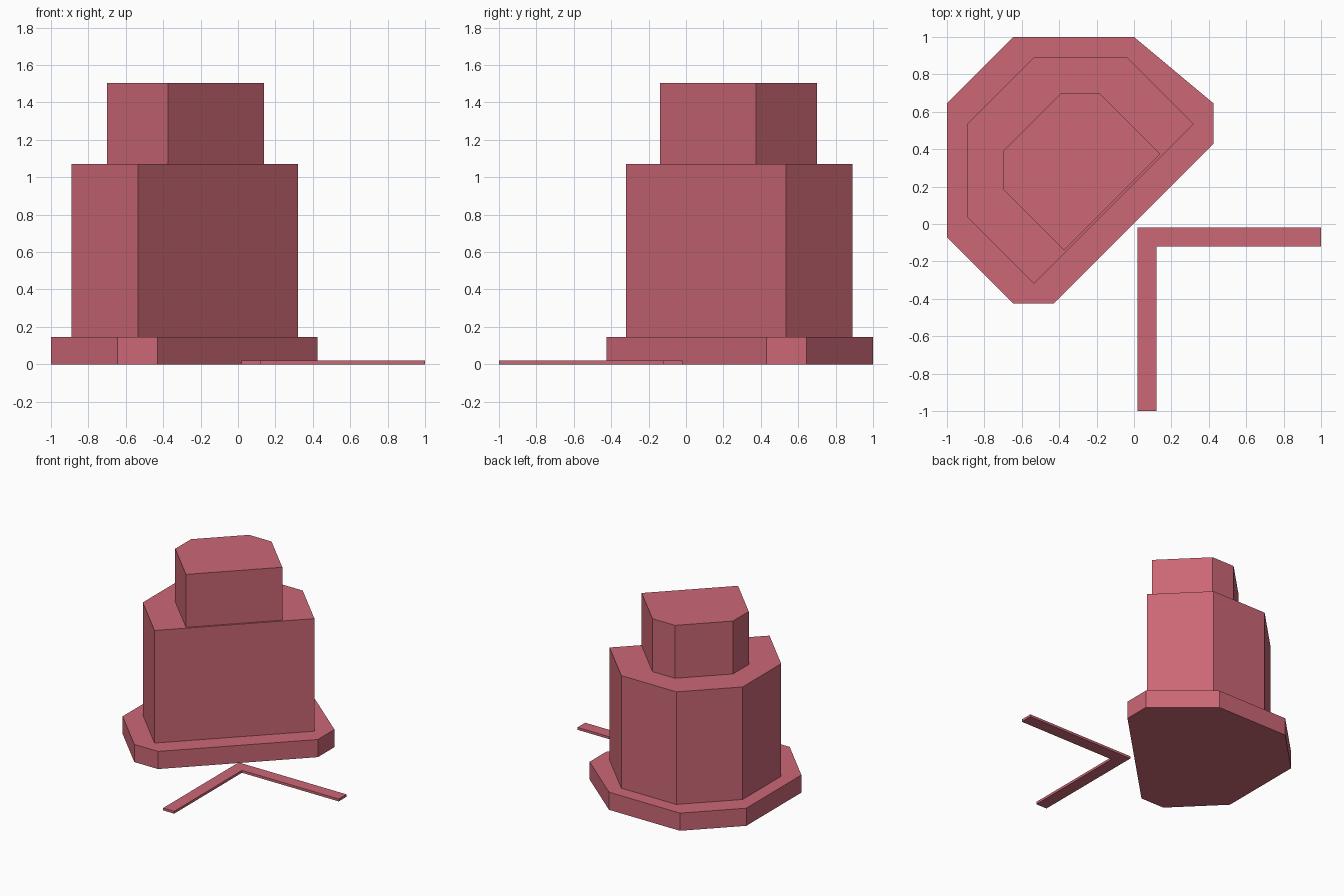
import bpy
import bmesh

cube = bpy.data.objects.get("Cube")
if cube:
    bpy.data.objects.remove(cube, do_unlink=True)

# Single flat colour
red = bpy.data.materials.new("dusty_red")
red.use_nodes = True
colour = (0.60, 0.137, 0.18, 1.0)
red.diffuse_color = colour
red.node_tree.nodes["Principled BSDF"].inputs["Base Color"].default_value = colour


def prism(name, outline, bottom, top):
    """Extrude a flat outline from one height to another."""
    bm = bmesh.new()
    face = bm.faces.new([bm.verts.new((x, y, bottom)) for x, y in outline])
    result = bmesh.ops.extrude_face_region(bm, geom=[face], use_keep_orig=True)
    for item in result["geom"]:
        if isinstance(item, bmesh.types.BMVert):
            item.co.z = top
    bmesh.ops.recalc_face_normals(bm, faces=bm.faces)
    mesh = bpy.data.meshes.new(name)
    bm.to_mesh(mesh)
    bm.free()
    mesh.materials.append(red)
    obj = bpy.data.objects.new(name, mesh)
    bpy.context.collection.objects.link(obj)
    return obj


# Low podium
prism("podium", [(-0.645, 1), (-1, 0.645), (-1, -0.07), (-0.645, -0.425),
                 (-0.43, -0.425), (0.425, 0.43), (0.425, 0.645), (0, 1)], 0, 0.145)

# Main block, with one long diagonal front
prism("main_block", [(-0.535, 0.89), (-0.89, 0.535), (-0.89, 0.035),
                     (-0.535, -0.32), (0.32, 0.535), (-0.035, 0.89)], 0.145, 1.07)

# Smaller block on the roof
prism("upper_block", [(-0.39, 0.7), (-0.7, 0.39), (-0.7, 0.185),
                      (-0.375, -0.14), (0.14, 0.375), (-0.185, 0.7)], 1.07, 1.505)

# Thin L-shaped kerb in front of the diagonal face
prism("corner_kerb", [(0.02, -0.02), (0.02, -1), (0.12, -1),
                      (0.12, -0.12), (1, -0.12), (1, -0.02)], 0, 0.02)
